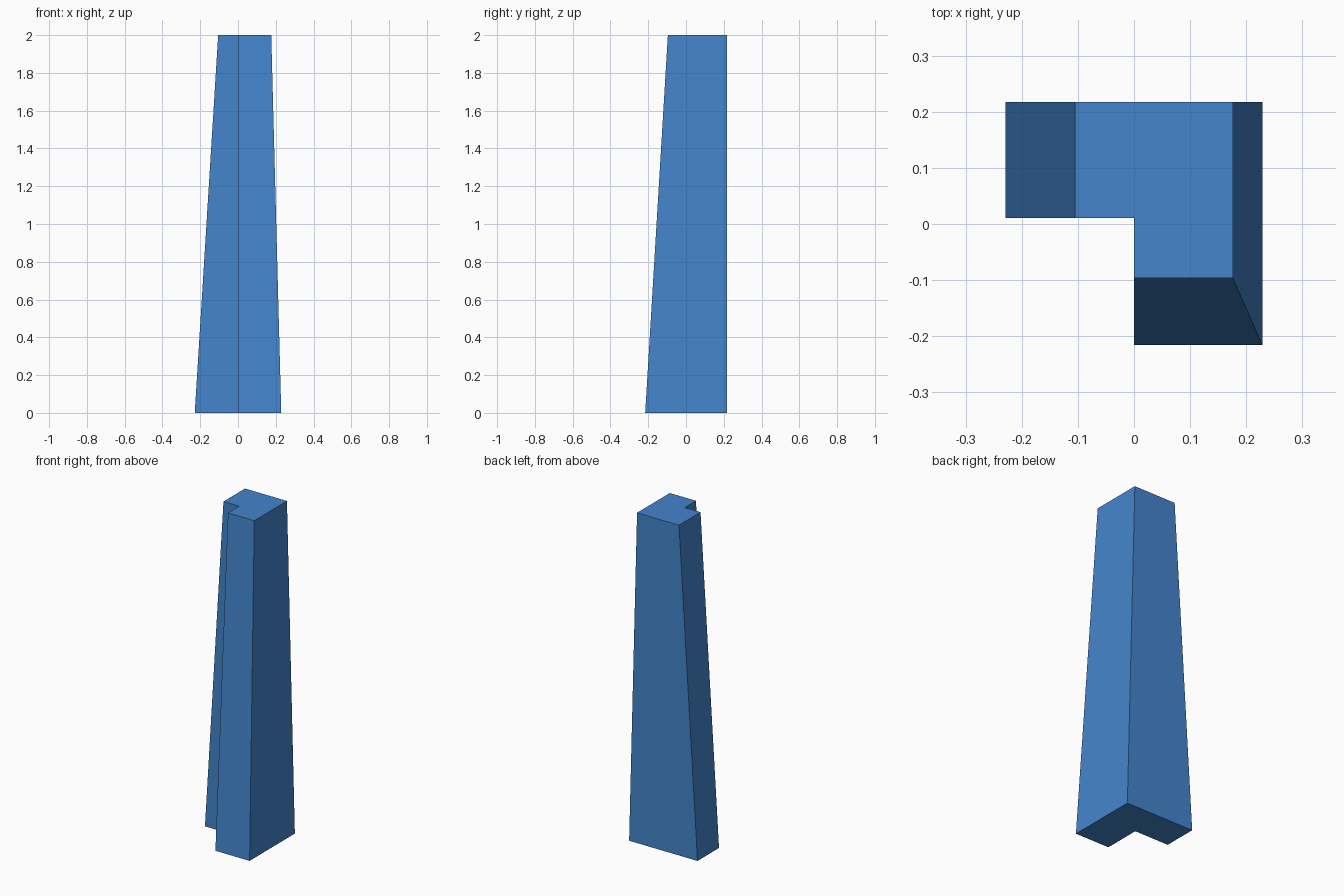
import bpy
import bmesh

cube = bpy.data.objects.get("Cube")
if cube:
    bpy.data.objects.remove(cube, do_unlink=True)

HEIGHT = 2.0
BACK = 0.217             # upright back plane
NOTCH = (0.0, 0.011)     # upright inner corner


def l_profile(bm, left, right, front, z):
    """L-shaped ring of vertices, counter-clockwise from above."""
    nx, ny = NOTCH
    outline = [(left, BACK), (left, ny), (nx, ny),
               (nx, front), (right, front), (right, BACK)]
    return [bm.verts.new((x, y, z)) for x, y in outline]


# Blue material
blue = bpy.data.materials.new("blue")
blue.use_nodes = True
color = (0.057, 0.235, 0.604, 1.0)
blue.diffuse_color = color
for node in blue.node_tree.nodes:
    if node.type == "BSDF_PRINCIPLED":
        node.inputs["Base Color"].default_value = color

# Tapered corner pillar lofted between two L profiles
bm = bmesh.new()
base = l_profile(bm, -0.229, 0.229, -0.216, 0.0)
top = l_profile(bm, -0.105, 0.176, -0.096, HEIGHT)
bm.faces.new(base[::-1])
bm.faces.new(top)
for i in range(len(base)):
    j = (i + 1) % len(base)
    bm.faces.new((base[i], base[j], top[j], top[i]))
bmesh.ops.recalc_face_normals(bm, faces=bm.faces)

mesh = bpy.data.meshes.new("corner_pillar")
bm.to_mesh(mesh)
bm.free()
mesh.materials.append(blue)
pillar = bpy.data.objects.new("corner_pillar", mesh)
bpy.context.collection.objects.link(pillar)
